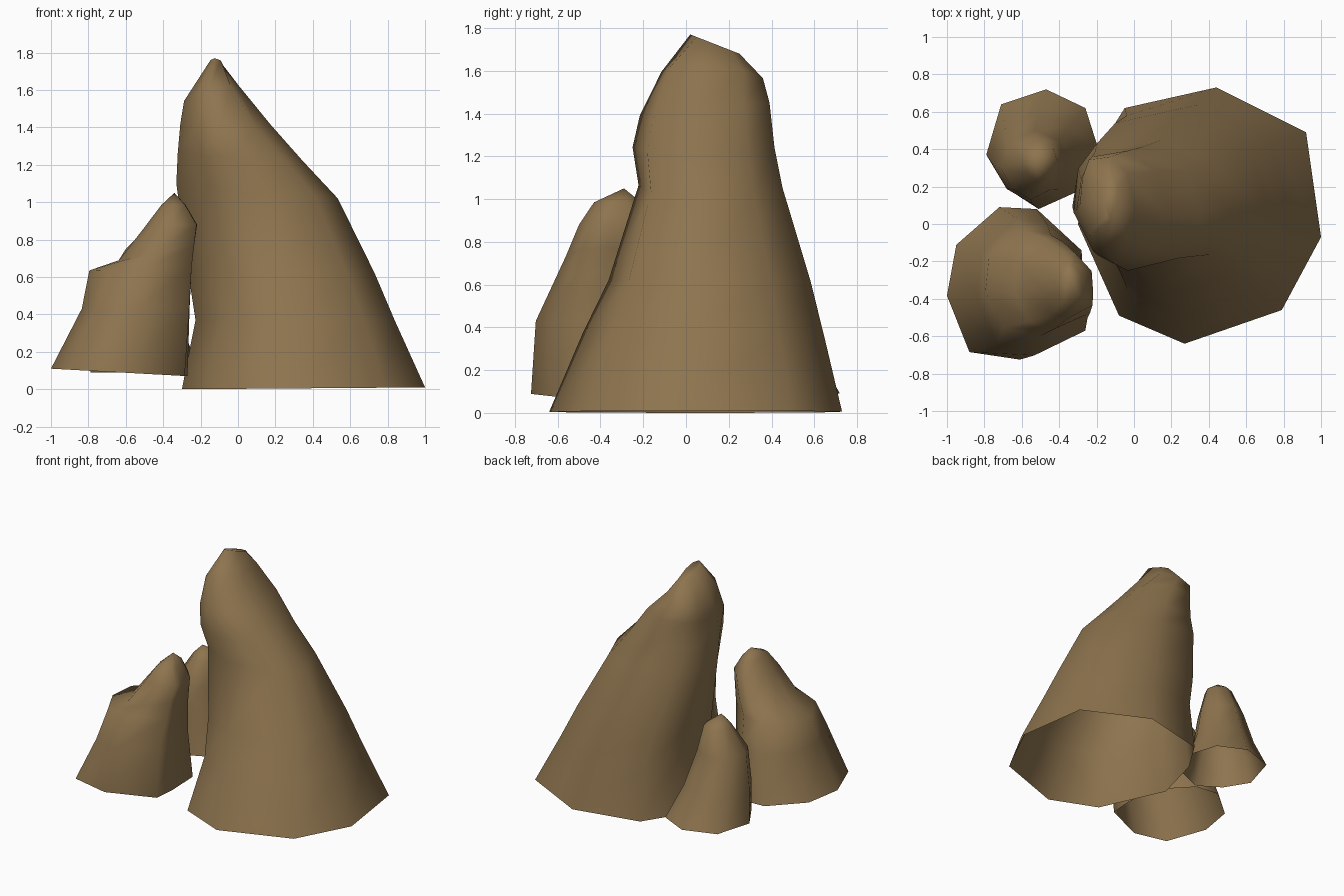
import bpy, bmesh, math

if "Cube" in bpy.data.objects:
    bpy.data.objects.remove(bpy.data.objects["Cube"])

stone = bpy.data.materials.new("brown_stone")
stone.diffuse_color = (0.27, 0.175, 0.077, 1)
stone.use_nodes = True
stone.node_tree.nodes["Principled BSDF"].inputs["Base Color"].default_value = stone.diffuse_color


def rock(name, outline, levels, peak=None):
    """Loft an open-bottomed shell from a base outline through levels:
    (x0, x1, y0, y1, z, tilt_x, tilt_y, squeeze along the x = y diagonal)."""
    xs, ys = [p[0] for p in outline], [p[1] for p in outline]
    unit = [(2 * (x - min(xs)) / (max(xs) - min(xs)) - 1,
             2 * (y - min(ys)) / (max(ys) - min(ys)) - 1) for x, y in outline]
    bm = bmesh.new()
    rings = []
    for x0, x1, y0, y1, z, tx, ty, k in levels:
        ring = []
        for u, v in unit:
            s = 1 - k * u * v
            ring.append(bm.verts.new(((x0 + x1) / 2 + s * u * (x1 - x0) / 2,
                                      (y0 + y1) / 2 + s * v * (y1 - y0) / 2,
                                      z + tx * u + ty * v)))
        rings.append(ring)
    n = len(unit)
    for a, b in zip(rings, rings[1:]):
        for i in range(n):
            j = (i + 1) % n
            bm.faces.new((a[i], a[j], b[j], b[i]))
    # close the top with a peak point or a flat cap
    if peak:
        tip = bm.verts.new(peak)
        for i in range(n):
            bm.faces.new((rings[-1][i], rings[-1][(i + 1) % n], tip))
    else:
        bm.faces.new(rings[-1])
    mesh = bpy.data.meshes.new(name)
    bm.to_mesh(mesh)
    bm.free()
    mesh.materials.append(stone)
    obj = bpy.data.objects.new(name, mesh)
    bpy.context.collection.objects.link(obj)
    bpy.ops.object.select_all(action='DESELECT')
    obj.select_set(True)
    bpy.context.view_layer.objects.active = obj
    bpy.ops.object.shade_smooth_by_angle(angle=math.radians(80))


# tall main rock, leaning to the left
rock("tall_rock",
     [(1, -.07), (.92, .49), (.44, .73), (-.05, .62), (-.20, .38),
      (-.30, .0), (-.08, -.49), (.27, -.64), (.79, -.46)],
     [(-.30, 1.0, -.64, .73, .005, .005, 0, 0),
      (-.23, .83, -.49, .65, .37, 0, 0, .08),
      (-.27, .72, -.37, .59, .62, 0, 0, .13),
      (-.335, .52, -.23, .46, 1.06, -.04, 0, .19),
      (-.325, .34, -.255, .42, 1.24, -.02, 0, .12),
      (-.31, .17, -.22, .395, 1.42, 0, .03, .1),
      (-.29, 0, -.12, .365, 1.58, .04, -.02, .16),
      (-.16, -.08, .02, .25, 1.725, 0, -.045, 0)])

# medium rock at the front left, with a shoulder on its outer side
rock("front_rock",
     [(-.27, -.40), (-.28, -.14), (-.52, .08), (-.72, .09), (-.95, -.11),
      (-1, -.38), (-.88, -.68), (-.61, -.72), (-.285, -.56)],
     [(-1, -.27, -.725, .09, .09, -.02, 0, 0),
      (-.84, -.265, -.70, .02, .43, 0, 0, .1),
      (-.80, -.255, -.60, -.04, .645, .01, 0, .12),
      (-.64, -.24, -.56, -.08, .73, .04, 0, .12),
      (-.49, -.22, -.50, -.15, .88, 0, 0, .05),
      (-.41, -.28, -.43, -.21, .985, 0, 0, 0)],
     peak=(-.34, -.29, 1.05))

# small rock at the back left
rock("back_rock",
     [(-.19, .40), (-.26, .62), (-.47, .72), (-.71, .64), (-.79, .37),
      (-.68, .19), (-.51, .08), (-.31, .17)],
     [(-.79, -.19, .08, .72, .09, 0, 0, 0),
      (-.76, -.30, .11, .59, .32, 0, 0, -.08),
      (-.71, -.37, .13, .50, .57, 0, 0, -.08),
      (-.60, -.41, .23, .44, .75, 0, 0, 0)],
     peak=(-.52, .32, .83))
